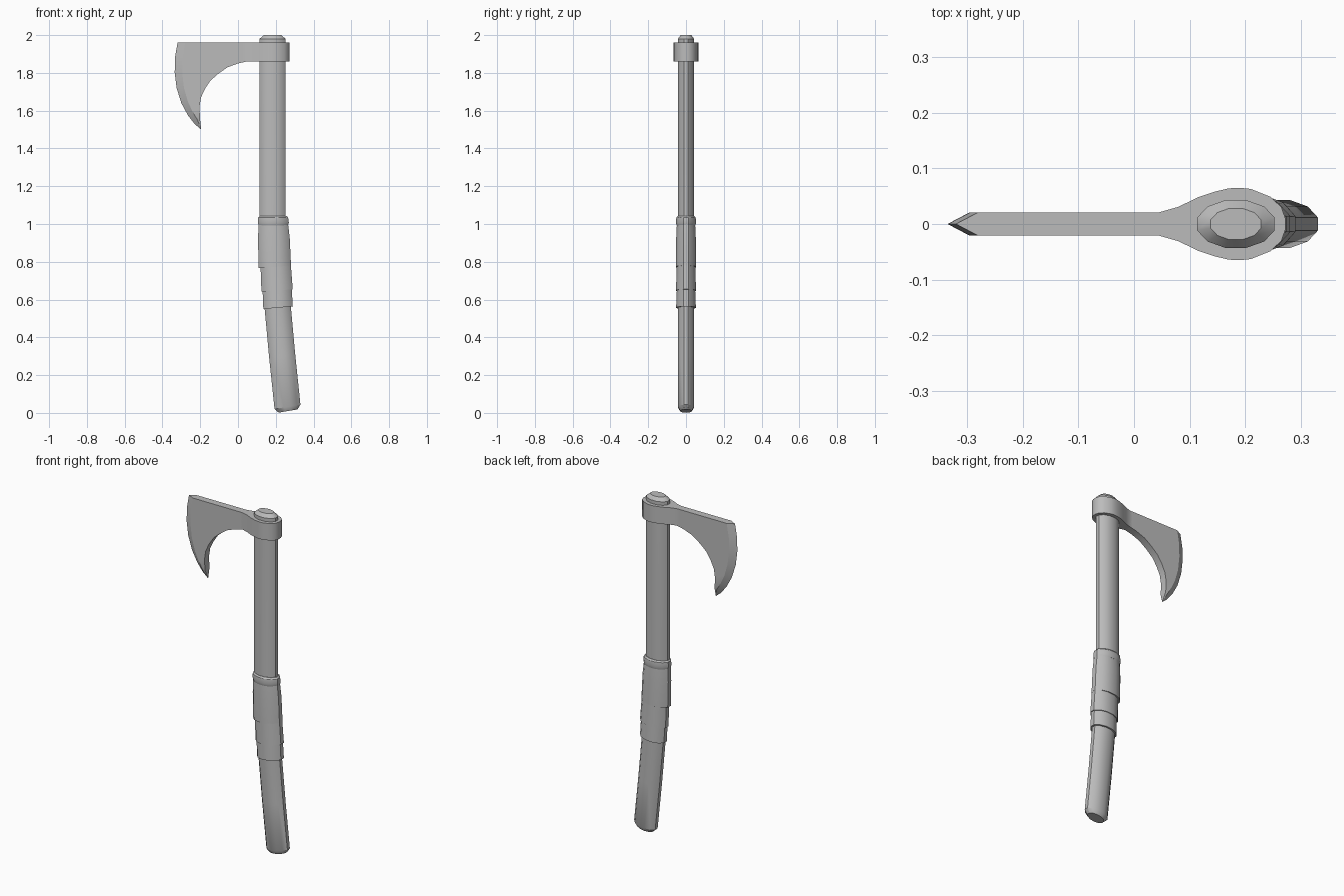
import bpy, bmesh, math

old = bpy.data.objects.get("Cube")
if old:
    bpy.data.objects.remove(old, do_unlink=True)

GREY = (0.5, 0.5, 0.5, 1.0)
mat = bpy.data.materials.new("plain grey")
mat.use_nodes = True
mat.diffuse_color = GREY
for node in mat.node_tree.nodes:
    if node.type == 'BSDF_PRINCIPLED':
        node.inputs["Base Color"].default_value = GREY


def finish(bm, name, smooth=30):
    """Turn a bmesh into a shaded, coloured object."""
    bmesh.ops.recalc_face_normals(bm, faces=bm.faces[:])
    me = bpy.data.meshes.new(name)
    bm.to_mesh(me)
    bm.free()
    me.materials.append(mat)
    ob = bpy.data.objects.new(name, me)
    bpy.context.collection.objects.link(ob)
    bpy.ops.object.select_all(action='DESELECT')
    ob.select_set(True)
    bpy.context.view_layer.objects.active = ob
    bpy.ops.object.shade_smooth_by_angle(angle=math.radians(smooth))
    return ob


def loft(name, rings, sides=12):
    """Closed oval tube through rings of (x, z, tilt, half width, half depth)."""
    bm = bmesh.new()
    loops = []
    for x, z, tilt, rx, ry in rings:
        loop = []
        for i in range(sides):
            a = 2 * math.pi * (i + 0.5) / sides
            u = rx * math.cos(a)
            loop.append(bm.verts.new((x + u * math.cos(tilt), ry * math.sin(a),
                                      z + u * math.sin(tilt))))
        loops.append(loop)
    for p, q in zip(loops, loops[1:]):
        for i in range(sides):
            j = (i + 1) % sides
            bm.faces.new((p[i], p[j], q[j], q[i]))
    bm.faces.new(loops[0])
    bm.faces.new(loops[-1])
    return finish(bm, name)


# Handle: straight above, curving gently towards the foot, chamfered ends
RX, RY = 0.072, 0.0445
path = [(0.183, 1.98, 0), (0.183, 1.04, 0), (0.194, 0.80, 0.06), (0.203, 0.65, 0.08),
        (0.211, 0.55, 0.09), (0.234, 0.30, 0.11), (0.262, 0.032, 0.17)]
rings = [(0.183, 2.0, 0, 0.047, 0.029)]
rings += [(x, z, t, RX, RY) for x, z, t in path]
rings += [(0.265, 0.01, 0.17, 0.052, 0.032)]
loft("handle", rings)

# Grip: rounded collar and three wraps
loft("grip_collar", [(0.186, 1.042, 0, 0.074, 0.046), (0.186, 1.034, 0, 0.082, 0.053),
                     (0.187, 1.008, 0, 0.085, 0.056), (0.187, 0.992, 0, 0.080, 0.051)])
loft("grip_wrap_upper", [(0.187, 1.0, 0, 0.081, 0.050), (0.190, 0.92, 0.03, 0.087, 0.054),
                         (0.195, 0.773, 0.08, 0.089, 0.056)])
loft("grip_wrap_middle", [(0.199, 0.79, 0.07, 0.083, 0.050),
                          (0.207, 0.648, 0.08, 0.086, 0.055)])
loft("grip_wrap_lower", [(0.207, 0.66, 0.08, 0.080, 0.050),
                         (0.212, 0.557, 0.09, 0.081, 0.054)])

# Socket: prism of the outline around the handle
TOP, LOW, THICK = 1.96, 1.86, 0.021
half = [(0.03, THICK), (0.045, THICK), (0.08, 0.031), (0.115, 0.048), (0.145, 0.058),
        (0.17, 0.064), (0.19, 0.065), (0.21, 0.063), (0.245, 0.049), (0.265, 0.03), (0.272, 0.01)]
outline = half + [(x, -y) for x, y in reversed(half)]
bm = bmesh.new()
base = bm.faces.new([bm.verts.new((x, y, LOW)) for x, y in outline])
ext = bmesh.ops.extrude_face_region(bm, geom=[base])["geom"]
bmesh.ops.translate(bm, vec=(0, 0, TOP - LOW),
                    verts=[g for g in ext if isinstance(g, bmesh.types.BMVert)])
if not base.is_valid or len([f for f in bm.faces if len(f.verts) > 4]) < 2:
    bm.faces.new([v for v in bm.verts if v.co.z < LOW + 0.01])
finish(bm, "head_socket")

# Blade: flat cheeks, a bevel to the cutting edge and a hooked beard
edge = [(-0.32, TOP), (-0.334, 1.88), (-0.335, 1.80), (-0.325, 1.72), (-0.30, 1.64),
        (-0.265, 1.575), (-0.23, 1.53), (-0.195, 1.50)]
bevel = [(-0.28, TOP), (-0.294, 1.88), (-0.295, 1.80), (-0.286, 1.72), (-0.266, 1.65),
         (-0.24, 1.593), (-0.214, 1.55)]
under = [(-0.201, 1.555), (-0.204, 1.62), (-0.196, 1.67), (-0.175, 1.715), (-0.145, 1.76),
         (-0.105, 1.795), (-0.055, 1.83), (0.0, 1.85), (0.045, LOW)]
bm = bmesh.new()
keen = [bm.verts.new((x, 0, z)) for x, z in edge]
cheeks = []
for s in (-1, 1):
    b = [bm.verts.new((x, s * THICK, z)) for x, z in bevel]
    u = [bm.verts.new((x, s * THICK, z)) for x, z in under]
    u.append(bm.verts.new((0.045, s * THICK, TOP)))
    bm.faces.new(b + u)
    for i in range(len(b) - 1):
        bm.faces.new((keen[i], keen[i + 1], b[i + 1], b[i]))
    bm.faces.new((keen[-2], keen[-1], b[-1]))
    bm.faces.new((b[-1], keen[-1], u[0]))
    cheeks.append((b, u))
(b0, u0), (b1, u1) = cheeks
for i in range(len(u0) - 1):
    bm.faces.new((u0[i], u0[i + 1], u1[i + 1], u1[i]))
bm.faces.new((keen[-1], u0[0], u1[0]))
bm.faces.new((keen[0], b0[0], u0[-1], u1[-1], b1[0]))
finish(bm, "axe_blade", 22)
